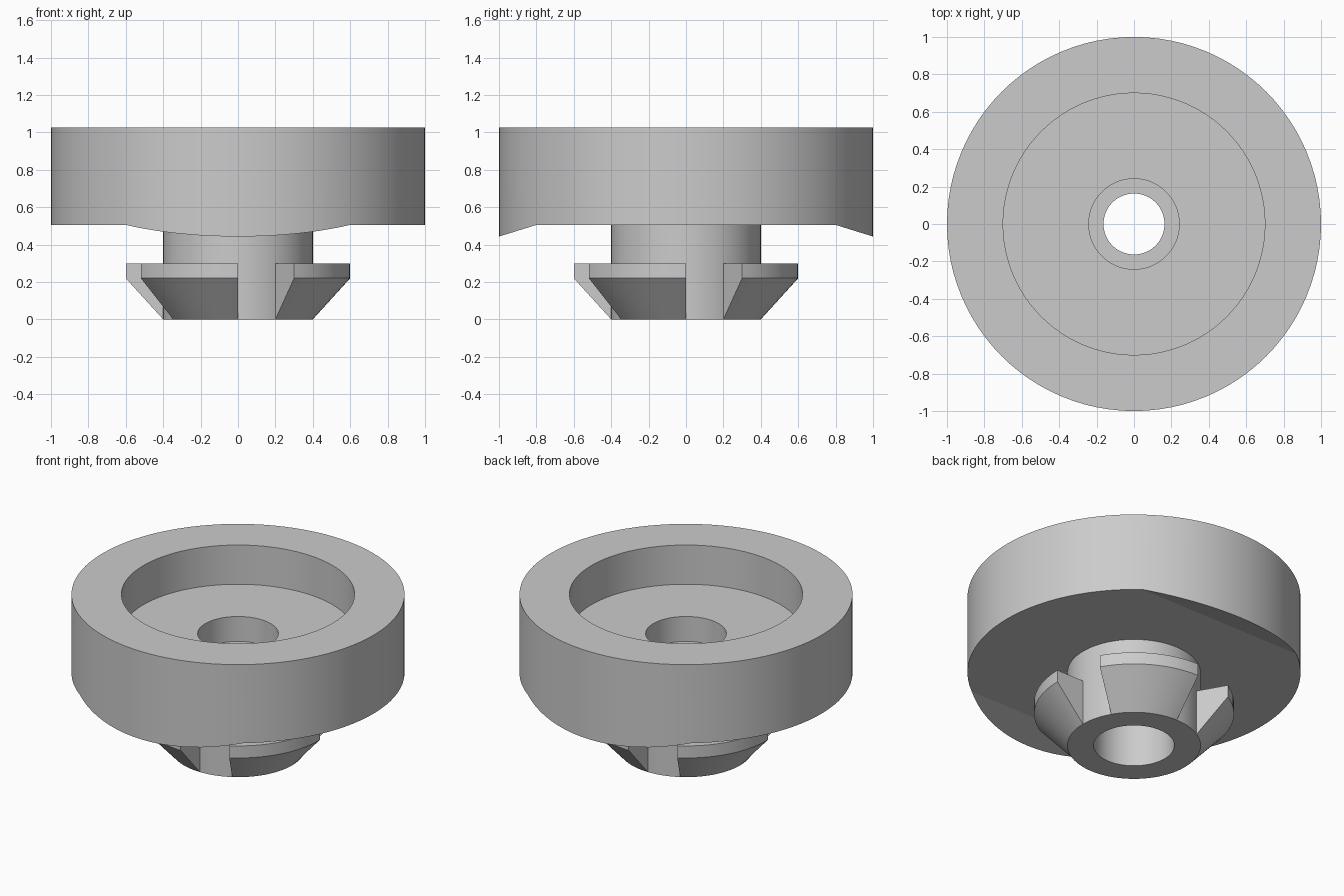
import bpy
import bmesh
from math import cos, sin, radians

cube = bpy.data.objects.get("Cube")
if cube:
    bpy.data.objects.remove(cube, do_unlink=True)

STEP = 3.75          # degrees per facet, divides the lug angles evenly
UNDERSIDE = 0.505    # height of the rim's flat underside
GRIP_Y = 0.8         # where the underside starts to slope down
GRIP_DROP = 0.062    # drop of the slope at the outer edge

grey = bpy.data.materials.new("plain grey")
grey.use_nodes = True
grey.diffuse_color = (0.6, 0.6, 0.6, 1)
grey.node_tree.nodes["Principled BSDF"].inputs["Base Color"].default_value = grey.diffuse_color


def lathe(profile, start=0, sweep=360):
    """Turn a closed (radius, z) profile about z; cap the ends of a partial sweep."""
    bm = bmesh.new()
    full = sweep == 360
    count = round(sweep / STEP)
    rings = []
    for i in range(count if full else count + 1):
        a = radians(start + i * STEP)
        rings.append([bm.verts.new((r * cos(a), r * sin(a), z)) for r, z in profile])
    n = len(profile)
    for i in range(count):
        a, b = rings[i], rings[(i + 1) % len(rings)]
        for j in range(n):
            k = (j + 1) % n
            bm.faces.new((a[j], b[j], b[k], a[k]))
    if not full:
        bm.faces.new(rings[0])
        bm.faces.new(rings[-1][::-1])
    bmesh.ops.recalc_face_normals(bm, faces=bm.faces)
    return bm


def finish(bm, name):
    mesh = bpy.data.meshes.new(name)
    bm.to_mesh(mesh)
    bm.free()
    mesh.materials.append(grey)
    obj = bpy.data.objects.new(name, mesh)
    bpy.context.collection.objects.link(obj)
    bpy.ops.object.select_all(action="DESELECT")
    obj.select_set(True)
    bpy.context.view_layer.objects.active = obj
    bpy.ops.object.shade_smooth_by_angle(angle=radians(12))
    return obj


# Body: hub, wide rim, top recess and stepped bore
body = lathe([
    (0.4, 0), (0.4, UNDERSIDE), (1, UNDERSIDE), (1, 1.025),
    (0.7, 1.025), (0.7, 0.765), (0.242, 0.765), (0.242, 0.6),
    (0.163, 0.6), (0.163, 0.5), (0.242, 0.5), (0.242, 0),
])

# Sloped grips: crease the underside front and back, then lower the outer part
for side in (-1, 1):
    faces = [f for f in body.faces
             if all(abs(v.co.z - UNDERSIDE) < 1e-5 for v in f.verts)]
    edges = {e for f in faces for e in f.edges}
    verts = {v for f in faces for v in f.verts}
    bmesh.ops.bisect_plane(body, geom=faces + list(edges) + list(verts), dist=1e-5,
                           plane_co=(0, side * GRIP_Y, 0), plane_no=(0, side, 0))
for v in body.verts:
    if abs(v.co.z - UNDERSIDE) < 1e-5 and abs(v.co.y) > GRIP_Y:
        v.co.z -= GRIP_DROP * (abs(v.co.y) - GRIP_Y) / (1 - GRIP_Y)
finish(body, "cap_body")

# Four tapered locking lugs around the foot of the hub
for i in range(4):
    lug = lathe([(0.4, 0), (0.6, 0.22), (0.6, 0.3), (0.38, 0.3)],
                start=30 + 90 * i, sweep=60)
    finish(lug, f"locking_lug_{i + 1}")
